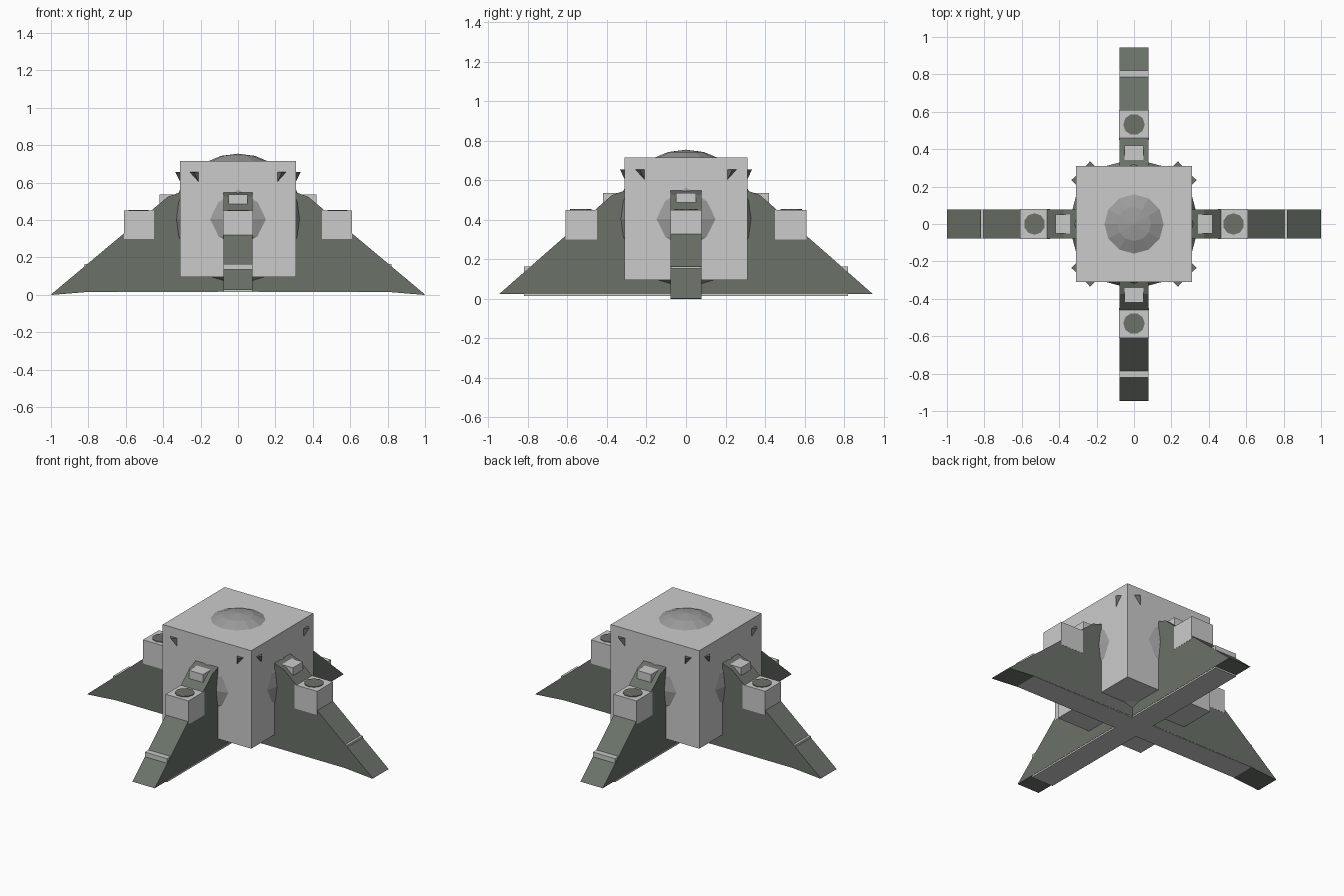
import bpy, bmesh, math
from mathutils import Matrix

if "Cube" in bpy.data.objects:
    bpy.data.objects.remove(bpy.data.objects["Cube"])


def material(name, rgb):
    m = bpy.data.materials.new(name)
    m.diffuse_color = (*rgb, 1)
    m.use_nodes = True
    m.node_tree.nodes["Principled BSDF"].inputs["Base Color"].default_value = m.diffuse_color
    return m


LIGHT = material("light grey", (0.60, 0.60, 0.60))
MID = material("mid grey", (0.33, 0.33, 0.33))
GREEN = material("dark grey green", (0.145, 0.168, 0.14))


def finish(name, bm, mat, turn=0):
    bmesh.ops.recalc_face_normals(bm, faces=bm.faces)
    bm.transform(Matrix.Rotation(turn, 4, 'Z'))
    me = bpy.data.meshes.new(name)
    bm.to_mesh(me)
    bm.free()
    me.materials.append(mat)
    ob = bpy.data.objects.new(name, me)
    bpy.context.collection.objects.link(ob)
    return ob


def box(name, x0, x1, half, z0, z1, mat, turn=0):
    bm = bmesh.new()
    bmesh.ops.create_cube(bm, size=1)
    for v in bm.verts:
        v.co = (x1 if v.co.x > 0 else x0, v.co.y * 2 * half, z1 if v.co.z > 0 else z0)
    return finish(name, bm, mat, turn)


def fin(name, profile, half, mat, turn):
    # extrude an x-z outline across y
    bm = bmesh.new()
    face = bm.faces.new([bm.verts.new((x, -half, z)) for x, z in profile])
    out = bmesh.ops.extrude_face_region(bm, geom=[face])
    for g in out["geom"]:
        if isinstance(g, bmesh.types.BMVert):
            g.co.y = half
    return finish(name, bm, mat, turn)


# central body: cube with a faceted ball bulging through every face
box("body_cube", -0.31, 0.31, 0.31, 0.095, 0.715, LIGHT)
bm = bmesh.new()
bmesh.ops.create_uvsphere(bm, u_segments=12, v_segments=12, radius=0.35)
bmesh.ops.translate(bm, verts=bm.verts, vec=(0, 0, 0.405))
finish("core_ball", bm, MID)

for i, side in enumerate(("right", "back", "left", "front")):
    turn = i * math.pi / 2
    along_x = i % 2 == 0

    # sloping leg; the side legs reach further and dip to the ground
    if along_x:
        outline = [(0, 0.02), (0.8, 0.016), (0.995, 0), (1.0, 0.002)]
    else:
        outline = [(0, 0.025), (0.945, 0.025)]
    outline += [(0.375, 0.525), (0.31, 0.548), (0, 0.548)]
    fin(side + "_leg", outline, 0.0785, GREEN, turn)

    # stepped blocks set into the leg
    box(side + "_lower_step", 0, 0.82, 0.077, 0.015, 0.165, LIGHT, turn)
    box(side + "_middle_block", 0.45, 0.61, 0.0795, 0.30, 0.45, LIGHT, turn)
    box(side + "_upper_block", 0.30, 0.42, 0.05, 0.44, 0.537, LIGHT, turn)

    # round cap on the middle block
    bm = bmesh.new()
    bmesh.ops.create_cone(bm, cap_ends=True, segments=10, radius1=0.057,
                          radius2=0.057, depth=0.006)
    bmesh.ops.translate(bm, verts=bm.verts, vec=(0.532, 0, 0.451))
    finish(side + "_block_cap", bm, GREEN, turn)

    # two small pointed studs near the upper corners of the face
    for s, label in ((1, "a"), (-1, "b")):
        bm = bmesh.new()
        pts = [(0.309, 0.258, 0.656), (0.309, 0.21, 0.656),
               (0.309, 0.21, 0.603), (0.335, 0.235, 0.656)]
        vs = [bm.verts.new((x, y * s, z)) for x, y, z in pts]
        for a, b, c in ((0, 1, 2), (0, 1, 3), (1, 2, 3), (0, 2, 3)):
            bm.faces.new((vs[a], vs[b], vs[c]))
        finish(side + "_stud_" + label, bm, GREEN, turn)
